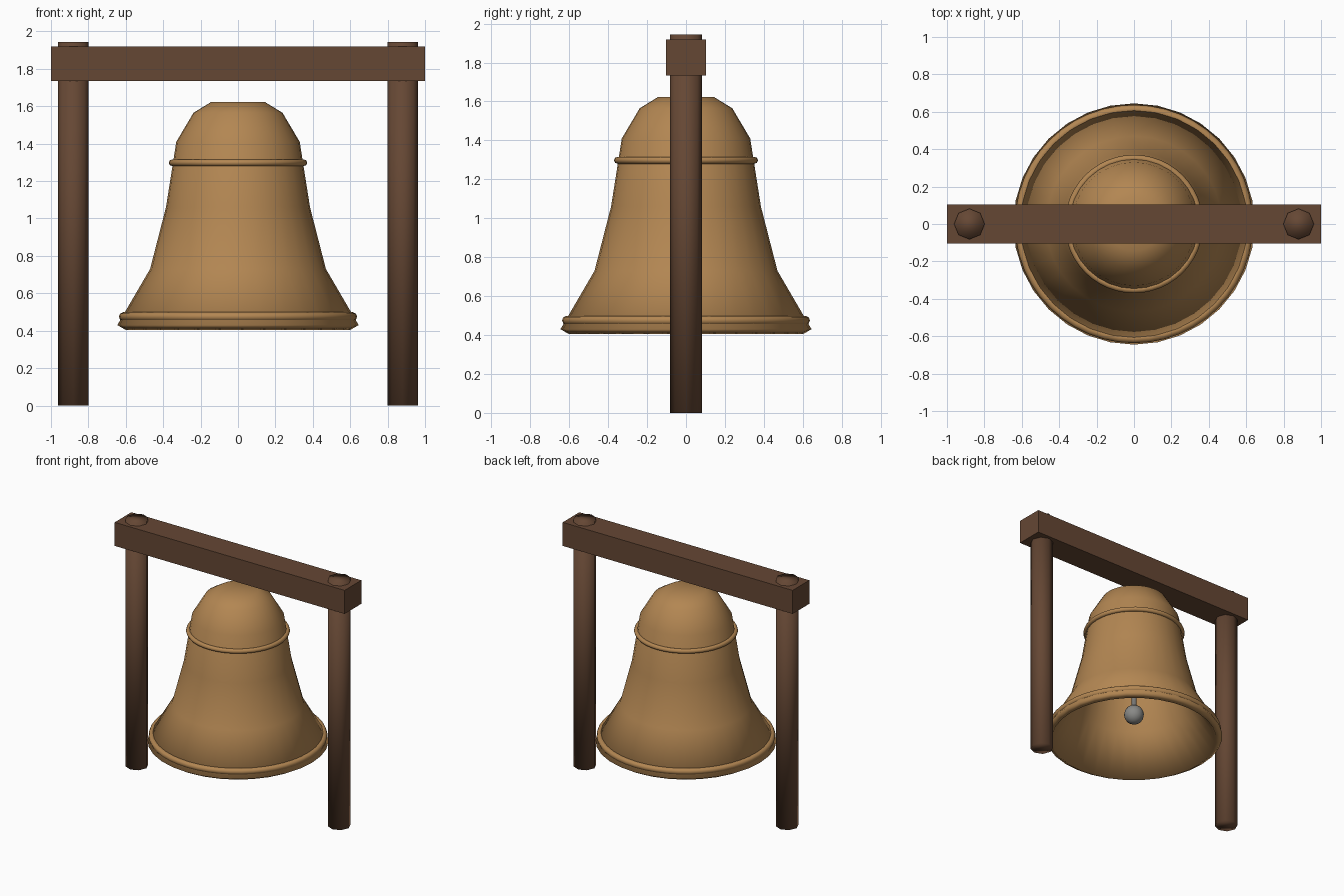
import bpy
import math

if "Cube" in bpy.data.objects:
    bpy.data.objects.remove(bpy.data.objects["Cube"], do_unlink=True)


def make_material(name, rgb):
    mat = bpy.data.materials.new(name)
    mat.use_nodes = True
    color = (*rgb, 1.0)
    mat.diffuse_color = color
    mat.node_tree.nodes["Principled BSDF"].inputs["Base Color"].default_value = color
    return mat


bronze = make_material("bronze", (0.45, 0.24, 0.085))
wood = make_material("dark wood", (0.13, 0.063, 0.034))
iron = make_material("grey iron", (0.25, 0.25, 0.24))


def finish(name, mat, smooth=True):
    obj = bpy.context.object
    obj.name = name
    obj.data.materials.clear()
    obj.data.materials.append(mat)
    if smooth:
        bpy.ops.object.shade_smooth()
    return obj


def lathe(name, profile, sides, mat):
    """Turn a profile, listed from the rim up, and close it with a fan at the crown."""
    verts, faces = [], []
    for r, z in profile:
        for i in range(sides):
            a = 2 * math.pi * i / sides
            verts.append((r * math.cos(a), r * math.sin(a), z))
    for ring in range(len(profile) - 1):
        for i in range(sides):
            j = (i + 1) % sides
            low, high = ring * sides, (ring + 1) * sides
            faces.append((low + i, low + j, high + j, high + i))
    crown = len(verts)
    verts.append((0, 0, profile[-1][1]))
    top = crown - sides
    faces += [(top + i, top + (i + 1) % sides, crown) for i in range(sides)]
    mesh = bpy.data.meshes.new(name)
    mesh.from_pydata(verts, [], faces)
    obj = bpy.data.objects.new(name, mesh)
    bpy.context.collection.objects.link(obj)
    bpy.ops.object.select_all(action="DESELECT")
    bpy.context.view_layer.objects.active = obj
    obj.select_set(True)
    return finish(name, mat)


# Bell body with a hollow inside
bell = lathe("bell_body", [(0.645, 0.43), (0.47, 0.73), (0.385, 1.06),
                           (0.33, 1.41), (0.238, 1.565), (0.145, 1.622)], 32, bronze)
wall = bell.modifiers.new("wall", "SOLIDIFY")
wall.thickness = 0.05
wall.offset = -1

# Raised bands around the bell
for name, radius, thickness, z in (("upper_band", 0.352, 0.018, 1.298),
                                   ("rim_band", 0.613, 0.024, 0.475)):
    bpy.ops.mesh.primitive_torus_add(major_radius=radius, minor_radius=thickness,
                                     major_segments=48, minor_segments=8,
                                     location=(0, 0, z))
    finish(name, bronze)

# Clapper
bpy.ops.mesh.primitive_cylinder_add(vertices=8, radius=0.02, depth=0.94,
                                    location=(0, 0, 1.11))
finish("clapper_rod", iron)
bpy.ops.mesh.primitive_uv_sphere_add(segments=16, ring_count=8, radius=0.073,
                                     location=(0, 0, 0.61))
finish("clapper_ball", iron)

# Posts and cross beam
for name, x in (("left_post", 0.88), ("right_post", -0.88)):
    bpy.ops.mesh.primitive_cylinder_add(vertices=8, radius=0.082, depth=1.943,
                                        location=(x, 0, 0.9715))
    finish(name, wood)
bpy.ops.mesh.primitive_cube_add(size=1, location=(0, 0, 1.827))
beam = finish("cross_beam", wood, smooth=False)
beam.scale = (2.0, 0.208, 0.185)
